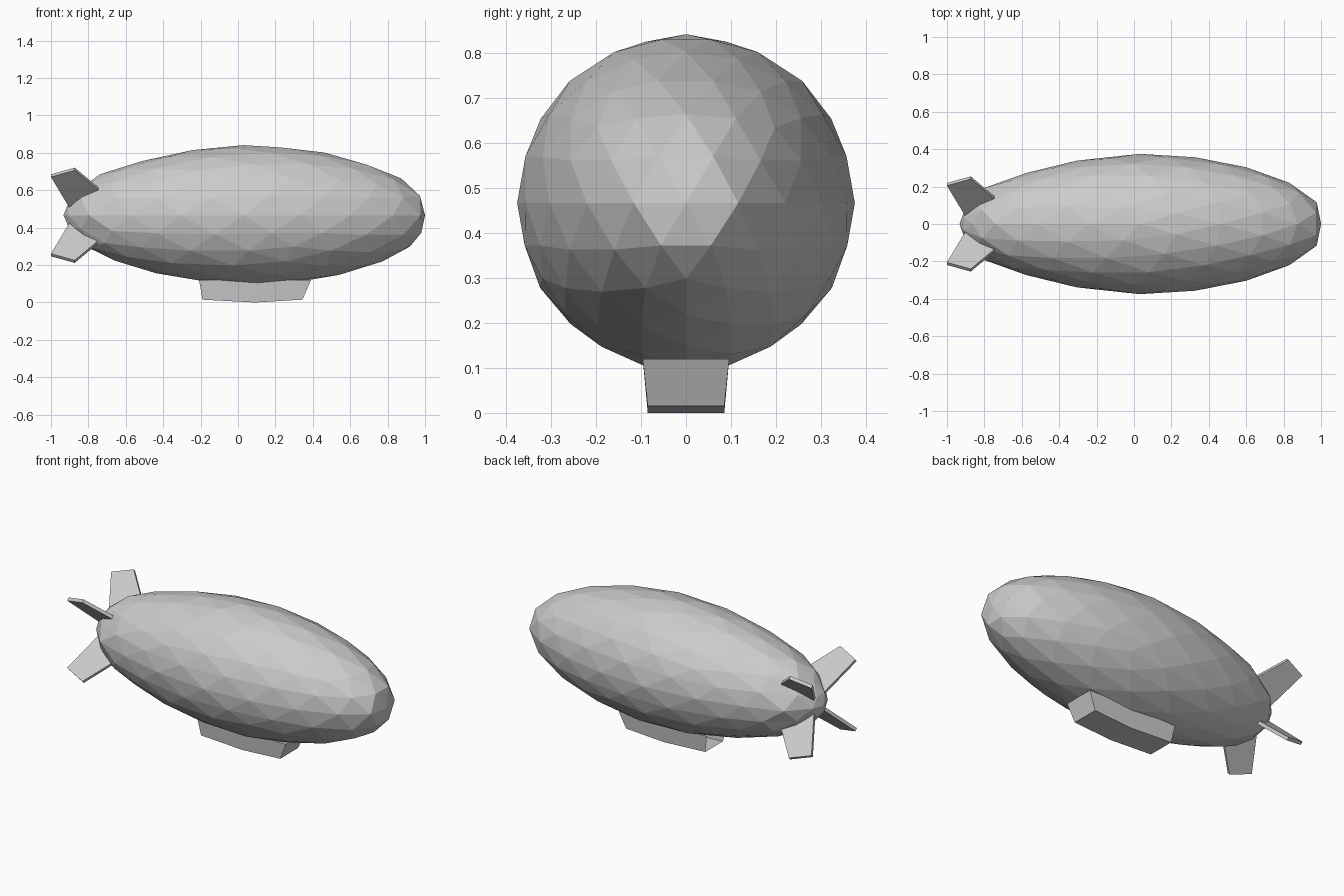
import bpy
import bmesh
from math import cos, sin, pi
from mathutils import Matrix

cube = bpy.data.objects.get("Cube")
if cube:
    bpy.data.objects.remove(cube, do_unlink=True)

AXIS_Z = 0.466
RADIUS = 0.375

grey = bpy.data.materials.new("light grey")
grey.use_nodes = True
color = (0.6, 0.6, 0.6, 1)
grey.diffuse_color = color
grey.node_tree.nodes["Principled BSDF"].inputs["Base Color"].default_value = color


def finish(bm, name):
    """Turn a bmesh into a flat shaded object."""
    bmesh.ops.recalc_face_normals(bm, faces=bm.faces)
    mesh = bpy.data.meshes.new(name)
    bm.to_mesh(mesh)
    bm.free()
    mesh.materials.append(grey)
    obj = bpy.data.objects.new(name, mesh)
    bpy.context.collection.objects.link(obj)
    return obj


def interpolate(table, t):
    """Linear lookup in a list of (input, output) pairs."""
    for (a, va), (b, vb) in zip(table, table[1:]):
        if t <= b:
            return va + (vb - va) * max(0, t - a) / (b - a)
    return table[-1][1]


# Gas envelope: stretched icosphere with a tapered tail
length_map = [(-1, -0.933), (-0.951, -0.907), (-0.809, -0.797), (-0.588, -0.575),
              (-0.309, -0.305), (0, 0.03), (0.309, 0.328), (0.588, 0.6),
              (0.809, 0.83), (0.951, 0.977), (1, 1)]
taper = [(-1, 0.6), (-0.951, 0.62), (-0.809, 0.88), (-0.54, 0.905),
         (-0.28, 0.956), (0, 1)]
bm = bmesh.new()
bmesh.ops.create_icosphere(bm, subdivisions=3, radius=1,
                           matrix=Matrix.Rotation(pi, 4, "Z"))
for v in bm.verts:
    r = RADIUS * interpolate(taper, v.co.x)
    v.co = (interpolate(length_map, v.co.x), v.co.y * r, AXIS_Z + v.co.z * r)
finish(bm, "envelope")

# Gondola: three cross-sections, open at the top and at the rear
bm = bmesh.new()
sections = []
for x_top, x_floor, z_floor in ((-0.208, -0.19, 0.015), (0.09, 0.09, 0), (0.39, 0.345, 0.015)):
    points = ((x_top, -0.096, 0.12), (x_floor, -0.085, z_floor),
              (x_floor, 0.085, z_floor), (x_top, 0.096, 0.12))
    sections.append([bm.verts.new(p) for p in points])
for rear, front in zip(sections, sections[1:]):
    for i in range(3):
        bm.faces.new((rear[i], rear[i + 1], front[i + 1], front[i]))
bm.faces.new(sections[-1])
finish(bm, "gondola")

# Tail fins: one slab profile (along, outward) turned to the four diagonals
fin_profile = ((-1, 0.3), (-0.873, 0.35), (-0.75, 0.205), (-0.7, 0.145), (-0.89, 0.04))
HALF_THICK = 0.01
fin_names = ("upper_left_fin", "upper_right_fin", "lower_right_fin", "lower_left_fin")
for k, name in enumerate(fin_names):
    angle = pi / 4 + k * pi / 2
    c, s = cos(angle), sin(angle)
    bm = bmesh.new()
    sides = [[bm.verts.new((x, r * c - t * s, AXIS_Z + r * s + t * c))
              for x, r in fin_profile] for t in (-HALF_THICK, HALF_THICK)]
    bm.faces.new(sides[0])
    bm.faces.new(sides[1])
    n = len(fin_profile)
    for i in range(n):
        j = (i + 1) % n
        bm.faces.new((sides[0][i], sides[0][j], sides[1][j], sides[1][i]))
    finish(bm, name)
